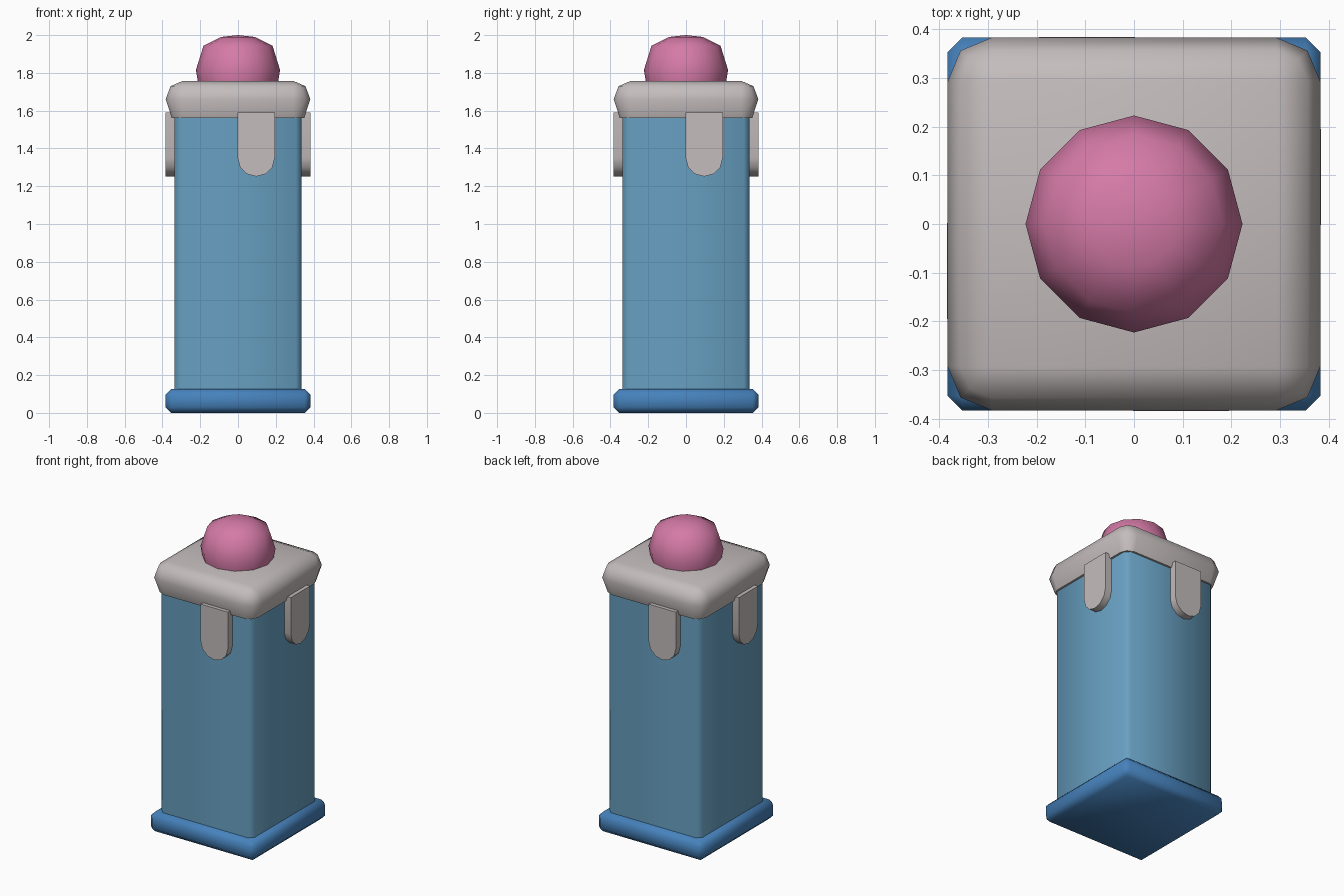
import bpy, bmesh, math
from mathutils import Matrix

if "Cube" in bpy.data.objects:
    bpy.data.objects.remove(bpy.data.objects["Cube"])


def material(name, rgb):
    m = bpy.data.materials.new(name)
    m.diffuse_color = (*rgb, 1)
    m.use_nodes = True
    m.node_tree.nodes["Principled BSDF"].inputs["Base Color"].default_value = m.diffuse_color
    return m


LIGHT_BLUE = material("light_blue", (0.138, 0.352, 0.539))
BLUE = material("blue", (0.061, 0.223, 0.503))
GREY = material("warm_grey", (0.552, 0.503, 0.503))
PINK = material("pink", (0.665, 0.195, 0.386))


def finish(bm, name, mat):
    bmesh.ops.remove_doubles(bm, verts=bm.verts, dist=0.0001)
    bmesh.ops.recalc_face_normals(bm, faces=bm.faces)
    mesh = bpy.data.meshes.new(name)
    bm.to_mesh(mesh)
    bm.free()
    mesh.materials.append(mat)
    ob = bpy.data.objects.new(name, mesh)
    bpy.context.collection.objects.link(ob)
    bpy.ops.object.select_all(action='DESELECT')
    ob.select_set(True)
    bpy.context.view_layer.objects.active = ob
    bpy.ops.object.shade_smooth_by_angle(angle=math.radians(60))
    return ob


def loft(rings):
    """Skin a stack of equal-length point rings and cap both ends."""
    bm = bmesh.new()
    rows = [[bm.verts.new(p) for p in ring] for ring in rings]
    n = len(rows[0])
    for a, b in zip(rows, rows[1:]):
        for i in range(n):
            j = (i + 1) % n
            bm.faces.new((a[i], a[j], b[j], b[i]))
    bm.faces.new(rows[0])
    bm.faces.new(rows[-1])
    return bm


def square_ring(half, radius, z, segs):
    """Square outline with rounded corners."""
    pts = []
    for k in range(4):
        for s in range(segs + 1):
            a = math.radians(90 * (k + s / segs))
            cx = (half - radius) * (1 if k in (0, 3) else -1)
            cy = (half - radius) * (1 if k in (0, 1) else -1)
            pts.append((cx + radius * math.cos(a), cy + radius * math.sin(a), z))
    return pts


# Base plinth with chamfered edges
base = [(0.353, 0, 0), (0.383, 0.03, 0.03), (0.383, 0.03, 0.097), (0.353, 0, 0.127)]
finish(loft([square_ring(h, r, z, 1) for h, r, z in base]), "base", BLUE)

# Square post
finish(loft([square_ring(0.337, 0.03, z, 1) for z in (0.1, 1.6)]), "post", LIGHT_BLUE)

# Rounded cap
cap = [(0.35, 0.06, 1.56), (0.383, 0.09, 1.66), (0.357, 0.064, 1.73), (0.293, 0, 1.757)]
finish(loft([square_ring(h, r, z, 2) for h, r, z in cap]), "cap", GREY)

# Round-ended tabs, one per side
R, CX, CZ = 0.0985, 0.0965, 1.35
outline = [(CX - R, 1.59)]
for i in range(7):
    a = math.radians(180 + 30 * i)
    outline.append((CX + R * math.cos(a), CZ + R * math.sin(a)))
outline.append((CX + R, 1.59))
for i, side in enumerate(("front", "right", "back", "left")):
    bm = loft([[(x, y, z) for x, z in outline] for y in (-0.384, -0.32)])
    bm.transform(Matrix.Rotation(math.radians(90 * i), 4, 'Z'))
    finish(bm, side + "_tab", GREY)

# Twelve-sided domed knob
knob = [(0.21, 1.74), (0.223, 1.815), (0.183, 1.943), (0.09, 1.99), (0.0, 2.0)]
finish(loft([[(r * math.cos(math.pi * k / 6), r * math.sin(math.pi * k / 6), z)
              for k in range(12)] for r, z in knob[:-1]]), "knob", PINK)
ob = bpy.data.objects["knob"]
bm = bmesh.new()
bm.from_mesh(ob.data)
bm.faces.ensure_lookup_table()
top = max(bm.faces, key=lambda f: f.calc_center_median().z)
bmesh.ops.poke(bm, faces=[top])
max(bm.verts, key=lambda v: (round(v.co.z, 3), -v.co.xy.length)).co.z = 2.0
bm.to_mesh(ob.data)
bm.free()
